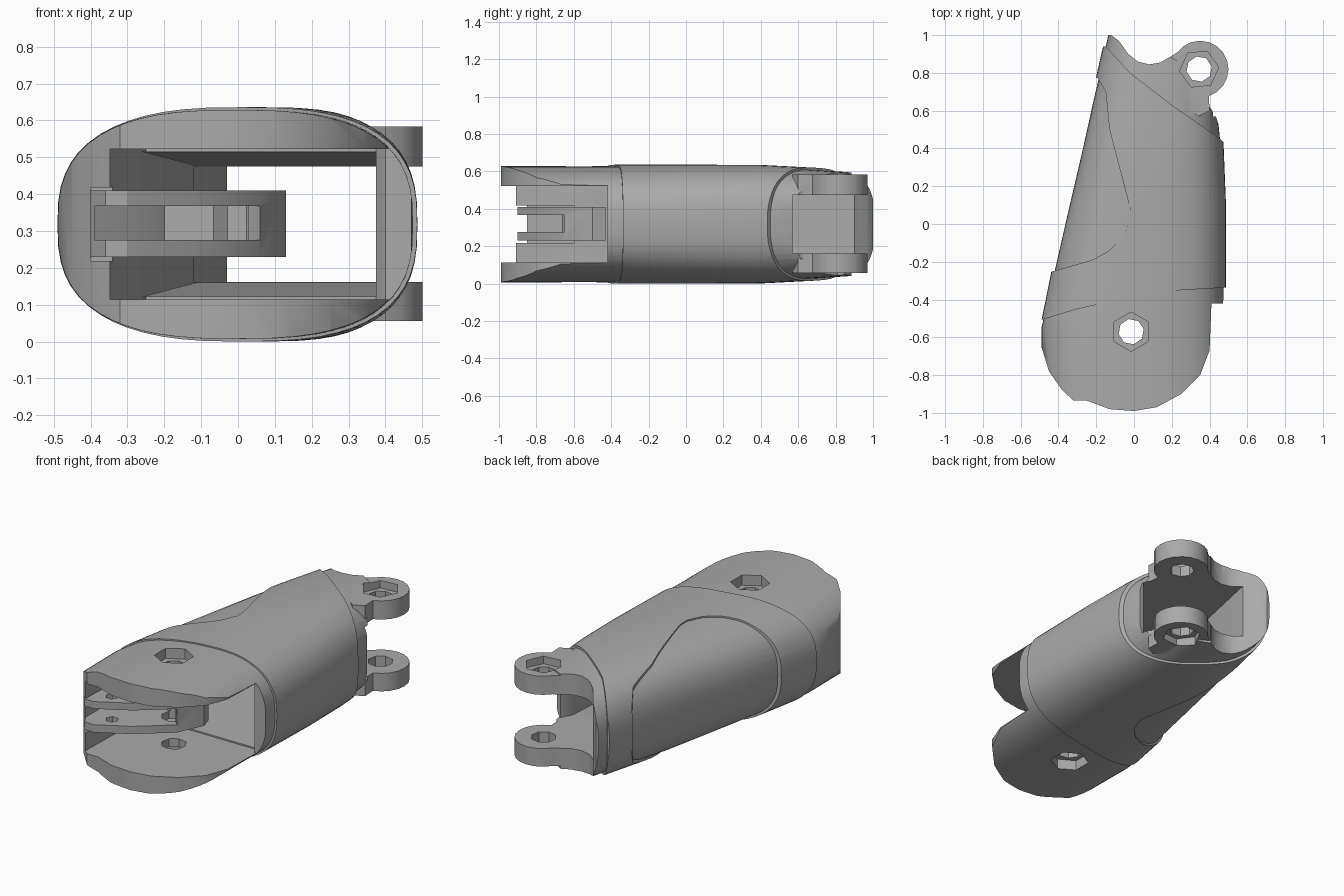
import bpy, bmesh, math

cube = bpy.data.objects.get("Cube")
if cube:
    bpy.data.objects.remove(cube, do_unlink=True)

grey = bpy.data.materials.new("plain grey")
grey.use_nodes = True
grey.diffuse_color = (0.4, 0.4, 0.4, 1)
grey.node_tree.nodes["Principled BSDF"].inputs["Base Color"].default_value = (0.4, 0.4, 0.4, 1)

MID = 0.318


def make(name, bm):
    bmesh.ops.recalc_face_normals(bm, faces=bm.faces)
    me = bpy.data.meshes.new(name)
    bm.to_mesh(me)
    bm.free()
    me.materials.append(grey)
    ob = bpy.data.objects.new(name, me)
    bpy.context.collection.objects.link(ob)
    return ob


def prism(name, plan, z0, z1):
    """Plan outline extruded from z0 to z1."""
    bm = bmesh.new()
    face = bm.faces.new([bm.verts.new((x, y, z0)) for x, y in plan])
    top = bmesh.ops.extrude_face_region(bm, geom=[face])["geom"]
    for v in top:
        if isinstance(v, bmesh.types.BMVert):
            v.co.z = z1
    return make(name, bm)


def circle(cx, cy, r, n, turn=0.0):
    return [(cx + r * math.cos(turn + i * math.tau / n),
             cy + r * math.sin(turn + i * math.tau / n)) for i in range(n)]


def loft(name, sections, inset, n=56, power=2.7):
    """Rounded sections (y, left, right, half height) joined along y."""
    bm = bmesh.new()
    rings = []
    for y, xl, xr, h in sections:
        cx, w, h = (xl + xr) / 2, (xr - xl) / 2 - inset, h - inset / 2
        ring = []
        for i in range(n):
            c, s = math.cos(i * math.tau / n), math.sin(i * math.tau / n)
            x = math.copysign(abs(c) ** (2 / power), c)
            z = math.copysign(abs(s) ** (2 / power), s)
            ring.append(bm.verts.new((cx + w * x, y, MID + h * z)))
        rings.append(ring)
    for a, b in zip(rings, rings[1:]):
        for i in range(n):
            j = (i + 1) % n
            bm.faces.new((a[i], a[j], b[j], b[i]))
    bm.faces.new(rings[0])
    bm.faces.new(rings[-1])
    return make(name, bm)


def combine(ob, other, op, keep=False):
    mod = ob.modifiers.new(op, "BOOLEAN")
    mod.object, mod.operation, mod.solver = other, op, "EXACT"
    bpy.context.view_layer.objects.active = ob
    bpy.ops.object.modifier_apply(modifier=mod.name)
    if not keep:
        bpy.data.objects.remove(other, do_unlink=True)


# Inner core: fork at the front, side panel, rounded back wall
core = loft("finger_segment", [
    (-1.05, -.5, .49, .318), (-.55, -.505, .49, .318), (-.25, -.435, .49, .318),
    (.1, -.355, .49, .318), (.4, -.285, .475, .315), (.65, -.23, .45, .3),
    (.8, -.195, .45, .29), (1.05, -.14, .45, .275)], .015)
core_plan = [(-.6, -.5), (-.49, -.52), (-.49, -.65), (-.45, -.78), (-.38, -.88), (-.32, -.935),
             (-.25, -.935), (-.13, -.98), (0, -.99), (.12, -.97), (.25, -.9), (.35, -.8),
             (.4, -.67), (.41, -.421), (.47, -.421), (.49, -.3), (.49, .4), (.43, .58), (.4, .62),
             (.35, .8), (.19, .885), (.14, .855), (.08, .845), (.02, .86), (-.03, .9), (-.08, .97),
             (-.12, 1), (-.6, 1)]
combine(core, prism("core_outline", core_plan, -1, 2), "INTERSECT")

# Hinge ears with a neck that runs into the core
ear_plan = [p for p in circle(.35, .82, .15, 20, -2 * math.pi / 5) if p[0] > .38 or p[1] > .88]
ear_plan += [(.19, .884), (.14, .854), (.08, .844), (.05, .82), (.2, .68), (.34, .57), (.4, .6)]
combine(core, prism("ears", ear_plan, .056, .584), "UNION")

# Outer sleeve, leaving the side panel open
sleeve = loft("sleeve", [
    (-.6, -.508, .485, .318), (-.25, -.437, .487, .318), (.1, -.357, .487, .318),
    (.4, -.287, .475, .317), (.65, -.23, .46, .304), (1, -.15, .46, .287)], 0)
sleeve_plan = [(-.6, -.53), (-.48, -.505), (-.3, -.45), (0, -.385), (.25, -.35), (.6, -.33), (.6, .32),
               (.45, .455), (.2, .63), (-.02, .8), (-.15, .94), (-.3, .94), (-.3, .83), (-.19, .77),
               (-.15, .7), (-.13, .5), (-.02, .08), (-.02, .02), (-.06, -.07), (-.13, -.14),
               (-.22, -.19), (-.6, -.3)]
combine(sleeve, prism("sleeve_outline", sleeve_plan, -1, 2), "INTERSECT")
combine(core, sleeve, "UNION")

# Hollow passage, flared towards the fork
flare = prism("flare_cutter", [(-.27, -.47), (.375, -.47), (.375, .46), (-.11, .46)], MID - .158, MID + .158)
for v in flare.data.vertices:
    if v.co.y < 0:
        v.co.z = MID + (.2 if v.co.z > MID else -.2)
combine(core, flare, "DIFFERENCE")

# Back opening, fork gap and wall notch
opening = [(-.13, .4), (.375, .4), (.375, .5), (.41, .57), (.8, .57), (.8, 1.2), (-.03, 1.2), (-.03, .88)]
gap = [(-.355, -1.2), (.8, -1.2), (.8, -.42), (.4, -.42), (.375, -.38), (-.25, -.38), (-.27, -.45), (-.34, -.58)]
notch = [(-.4, -1.2), (-.3, -1.2), (-.3, -.6), (-.4, -.6)]
for plan, half in ((opening, .157), (gap, .204), (notch, .1)):
    combine(core, prism("cutter", plan, MID - half, MID + half), "DIFFERENCE")

# Forked stop between the plates: two prongs and a rear block
stop = prism("inner_stop", [(-.36, -.9), (-.3, -.9), (-.12, -.8), (.06, -.65), (.13, -.5), (.11, -.43),
                            (-.3, -.43), (-.42, -.55), (-.42, -.8)], .23, .41)
slot = [(-.39, -1), (.2, -1), (.06, -.649), (-.06, -.53), (-.2, -.51), (-.27, -.58), (-.39, -.66)]
combine(stop, prism("cutter", slot, .275, .368), "DIFFERENCE")
combine(stop, prism("cutter", circle(-.26, -.79, .035, 6), 0, 1), "DIFFERENCE")

# Pin holes with hexagonal recesses above and below
for cx, cy, depth, turn in ((-.015, -.57, .25, math.pi / 6), (.345, .82, .222, .1)):
    bore = prism("cutter", circle(cx, cy, .068, 8, .2), -1, 2)
    combine(stop, bore, "DIFFERENCE", keep=True)
    combine(core, bore, "DIFFERENCE")
    for side in (-1, 1):
        z0, z1 = sorted((MID + side * depth, MID + side))
        combine(core, prism("cutter", circle(cx, cy, .104, 6, turn), z0, z1), "DIFFERENCE")

# Smooth the curved surfaces
for ob in (core, stop):
    bpy.ops.object.select_all(action="DESELECT")
    ob.select_set(True)
    bpy.context.view_layer.objects.active = ob
    bpy.ops.object.shade_smooth_by_angle(angle=math.radians(28))
